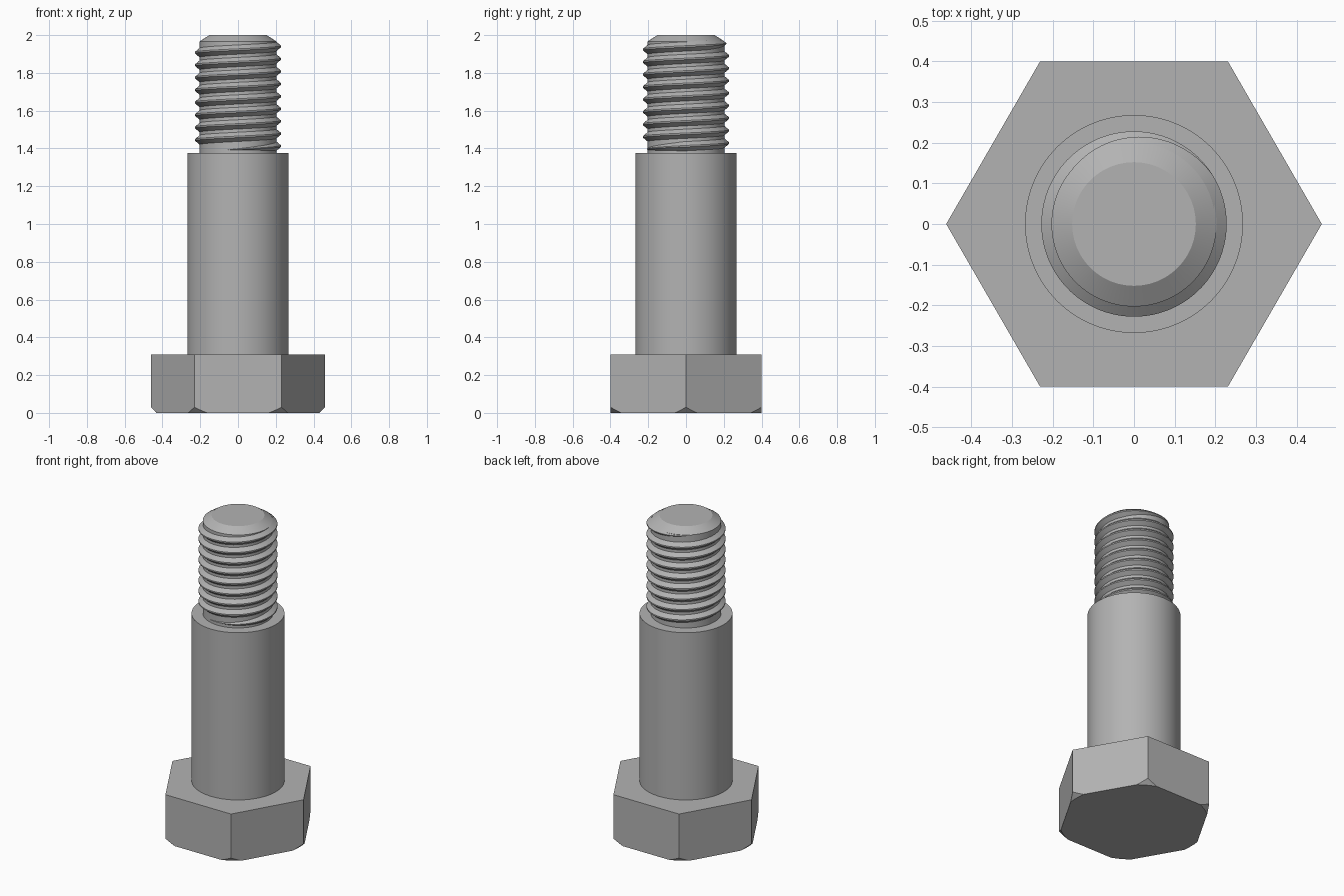
import bpy
import bmesh
from math import cos, sin, pi, radians

cube = bpy.data.objects.get("Cube")
if cube:
    bpy.data.objects.remove(cube, do_unlink=True)

# One plain steel colour
STEEL = (0.45, 0.45, 0.45, 1.0)
steel = bpy.data.materials.new("steel grey")
steel.use_nodes = True
steel.diffuse_color = STEEL
steel.node_tree.nodes["Principled BSDF"].inputs["Base Color"].default_value = STEEL


def add_object(name, bm, angle=30):
    bmesh.ops.recalc_face_normals(bm, faces=bm.faces)
    mesh = bpy.data.meshes.new(name)
    bm.to_mesh(mesh)
    bm.free()
    mesh.materials.append(steel)
    obj = bpy.data.objects.new(name, mesh)
    bpy.context.collection.objects.link(obj)
    smooth(obj, angle)
    return obj


def smooth(obj, angle):
    bpy.ops.object.select_all(action="DESELECT")
    obj.select_set(True)
    bpy.context.view_layer.objects.active = obj
    bpy.ops.object.shade_smooth_by_angle(angle=radians(angle))


def skin(rings, closed=False):
    """Bridge equal rings of points and cap the two ends."""
    bm = bmesh.new()
    loops = [[bm.verts.new(p) for p in ring] for ring in rings]
    n = len(loops[0])
    for a, b in zip(loops, loops[1:]):
        for i in range(n):
            j = (i + 1) % n
            bm.faces.new((a[i], a[j], b[j], b[i]))
    bm.faces.new(loops[0][::-1])
    bm.faces.new(loops[-1])
    return bm


def turned(name, profile, sides=96, angle=25):
    """Lathe a list of (radius, height) pairs."""
    rings = [[(r * cos(2 * pi * i / sides), r * sin(2 * pi * i / sides), z)
              for i in range(sides)] for r, z in profile]
    return add_object(name, skin(rings), angle)


# Hexagonal head, its lower corners trimmed by a cone
HEAD_TOP = 0.31
head = turned("hex_head", [(0.4619, 0), (0.4619, HEAD_TOP)], sides=6)
cutter = turned("head_chamfer_cutter", [(0.332, -0.1), (0.832, 0.4)])
cutter.hide_render = True
trim = head.modifiers.new("corner chamfer", "BOOLEAN")
trim.operation = "INTERSECT"
trim.solver = "EXACT"
trim.object = cutter
bpy.ops.object.select_all(action="DESELECT")
head.select_set(True)
bpy.context.view_layer.objects.active = head
bpy.ops.object.modifier_apply(modifier=trim.name)
bpy.data.objects.remove(cutter, do_unlink=True)
smooth(head, 15)

# Plain shank and the chamfered core of the threaded end
SHANK_TOP = 1.375
turned("shank", [(0.268, HEAD_TOP), (0.268, SHANK_TOP)])
CORE = 0.203
turned("threaded_core", [(CORE, SHANK_TOP), (CORE, 1.967), (0.152, 2.0)], angle=20)

# Right-hand thread ridge that fades out at both ends
PITCH, STEPS = 0.066, 72
CREST, CREST_HALF, BASE_HALF = 0.228, 0.004, 0.027
start, end, fade = -8.3 * 2 * pi, radians(137), radians(105)
count = int((end - start) / (2 * pi) * STEPS)
sections = []
for k in range(count + 1):
    a = start + (end - start) * k / count
    t = max(0.04, min(1, (a - start) / fade, (end - a) / fade))
    z = 1.94 + PITCH * a / (2 * pi)
    root, tip = CORE - 0.003, CORE + (CREST - CORE) * t
    outline = [(root, -BASE_HALF * t), (tip, -CREST_HALF * t),
               (tip, CREST_HALF * t), (root, BASE_HALF * t)]
    sections.append([(r * cos(a), r * sin(a), z + dz) for r, dz in outline])
add_object("thread", skin(sections), 25)
